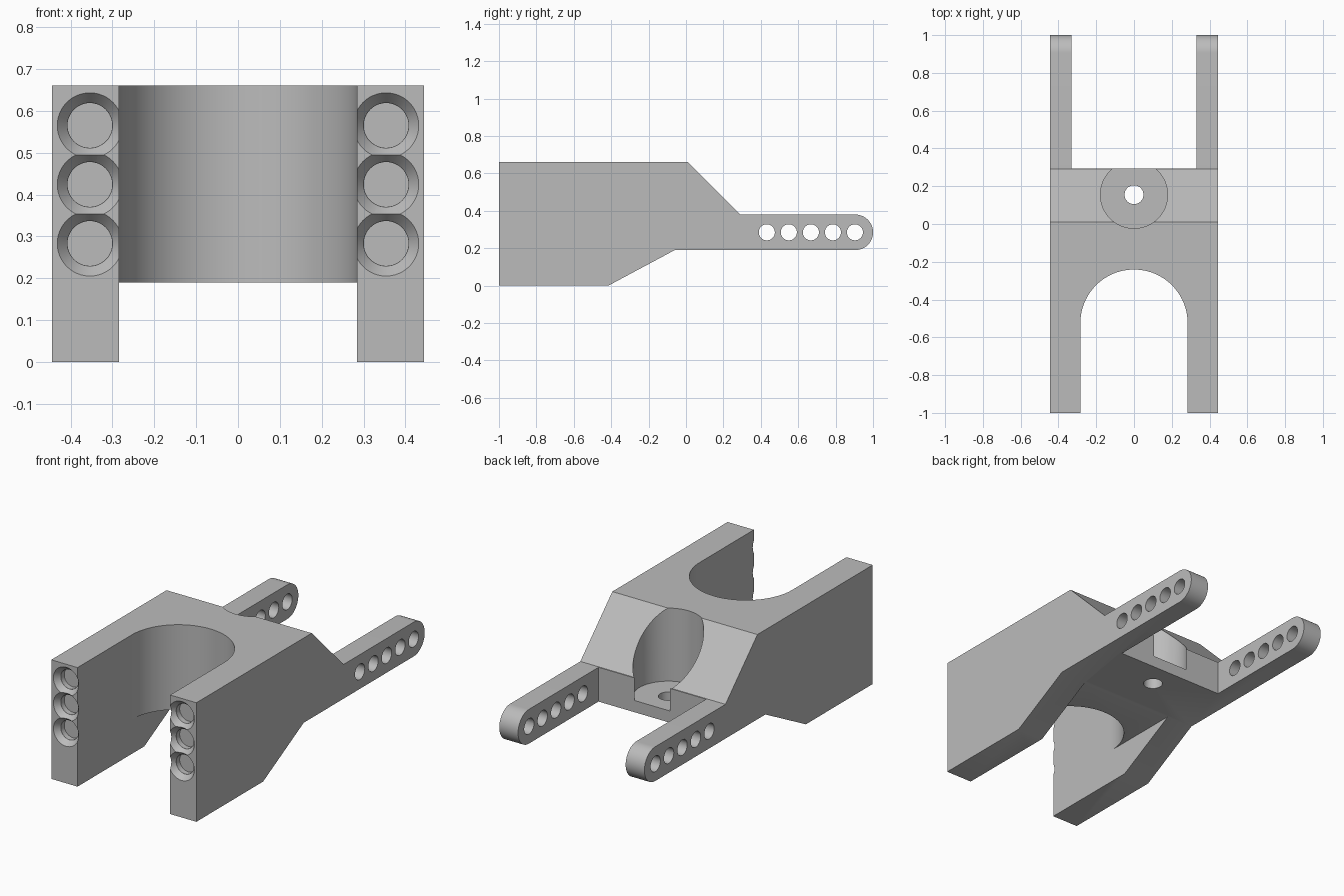
import bpy, bmesh, math
from mathutils import Matrix, Vector

if "Cube" in bpy.data.objects:
    bpy.data.objects.remove(bpy.data.objects["Cube"], do_unlink=True)

grey = bpy.data.materials.new("plain grey")
grey.use_nodes = True
colour = (0.5, 0.5, 0.5, 1)
grey.diffuse_color = colour
grey.node_tree.nodes["Principled BSDF"].inputs["Base Color"].default_value = colour


def make_object(name, bm):
    bmesh.ops.recalc_face_normals(bm, faces=bm.faces[:])
    mesh = bpy.data.meshes.new(name)
    bm.to_mesh(mesh)
    bm.free()
    mesh.materials.append(grey)
    obj = bpy.data.objects.new(name, mesh)
    bpy.context.collection.objects.link(obj)
    return obj


def prism(name, points, offset):
    """Extrude a closed outline of 3D points along an offset."""
    bm = bmesh.new()
    face = bm.faces.new([bm.verts.new(p) for p in points])
    new = bmesh.ops.extrude_face_region(bm, geom=[face])["geom"]
    verts = [v for v in new if isinstance(v, bmesh.types.BMVert)]
    bmesh.ops.translate(bm, verts=verts, vec=offset)
    return make_object(name, bm)


def box(name, low, high):
    (x0, y0, z0), (x1, y1, z1) = low, high
    return prism(name, [(x0, y0, z0), (x1, y0, z0), (x1, y1, z0), (x0, y1, z0)],
                 (0, 0, z1 - z0))


def cone(name, start, end, r1, r2, segments=48):
    """Cylinder or cone between two points."""
    start, end = Vector(start), Vector(end)
    axis = end - start
    turn = axis.to_track_quat("Z", "Y").to_matrix().to_4x4()
    bm = bmesh.new()
    bmesh.ops.create_cone(bm, cap_ends=True, segments=segments, radius1=r1, radius2=r2,
                          depth=axis.length,
                          matrix=Matrix.Translation((start + end) / 2) @ turn)
    return make_object(name, bm)


def arc(cx, cy, r, start, end, steps=32):
    angles = [math.radians(start + (end - start) * i / steps) for i in range(steps + 1)]
    return [(cx + r * math.cos(a), cy + r * math.sin(a)) for a in angles]


def cut(target, cutter):
    mod = target.modifiers.new("cut", "BOOLEAN")
    mod.operation = "DIFFERENCE"
    mod.solver = "EXACT"
    mod.object = cutter
    bpy.context.view_layer.objects.active = target
    bpy.ops.object.modifier_apply(modifier=mod.name)
    bpy.data.objects.remove(cutter, do_unlink=True)


HALF = 0.445      # half width of the bracket
SLOT = 0.284      # half width of the front slot
BASE = 0.19       # underside of the middle

# Body: side outline with rounded rear end, extruded across the width
side = [(-1, 0), (-0.415, 0), (-0.06, BASE)]
side += arc(0.905, 0.285, 0.095, -90, 90)
side += [(0.29, 0.38), (0.01, 0.66), (-1, 0.66)]
body = prism("bracket_body", [(-HALF, y, z) for y, z in side], (2 * HALF, 0, 0))

# Gap between the rear arms
cut(body, box("arm_gap", (-0.33, 0.295, -0.1), (0.33, 1.2, 0.9)))

# Channel under the middle, then the round-ended front slot
cut(body, box("under_channel", (-SLOT, -1.2, -0.1), (SLOT, -0.05, BASE)))
slot = [(-SLOT, -1.2), (SLOT, -1.2)] + arc(0, -0.525, SLOT, 0, 180, 48)
cut(body, prism("front_slot", [(x, y, -0.1) for x, y in slot], (0, 0, 1)))

# Bolt recess in the rear slope, with its through hole
cut(body, cone("bolt_recess", (0, 0.155, 0.255), (0, 0.155, 0.9), 0.178, 0.178, 64))
cut(body, cone("bolt_hole", (0, 0.155, 0), (0, 0.155, 0.5), 0.05, 0.05))

# Row of pin holes through both arms
for i in range(5):
    y = 0.432 + 0.1178 * i
    cut(body, cone("pin_hole", (-0.6, y, 0.285), (0.6, y, 0.285), 0.043, 0.043, 32))

# Countersunk sockets in the front ends
for x in (-0.354, 0.354):
    for z in (0.283, 0.424, 0.565):
        cut(body, cone("countersink", (x, -1.01, z), (x, -0.97, z), 0.086, 0.054))
        cut(body, cone("socket", (x, -0.98, z), (x, -0.94, z), 0.0535, 0.0535))

bpy.ops.object.select_all(action="DESELECT")
body.select_set(True)
bpy.context.view_layer.objects.active = body
bpy.ops.object.shade_smooth_by_angle(angle=math.radians(30))
